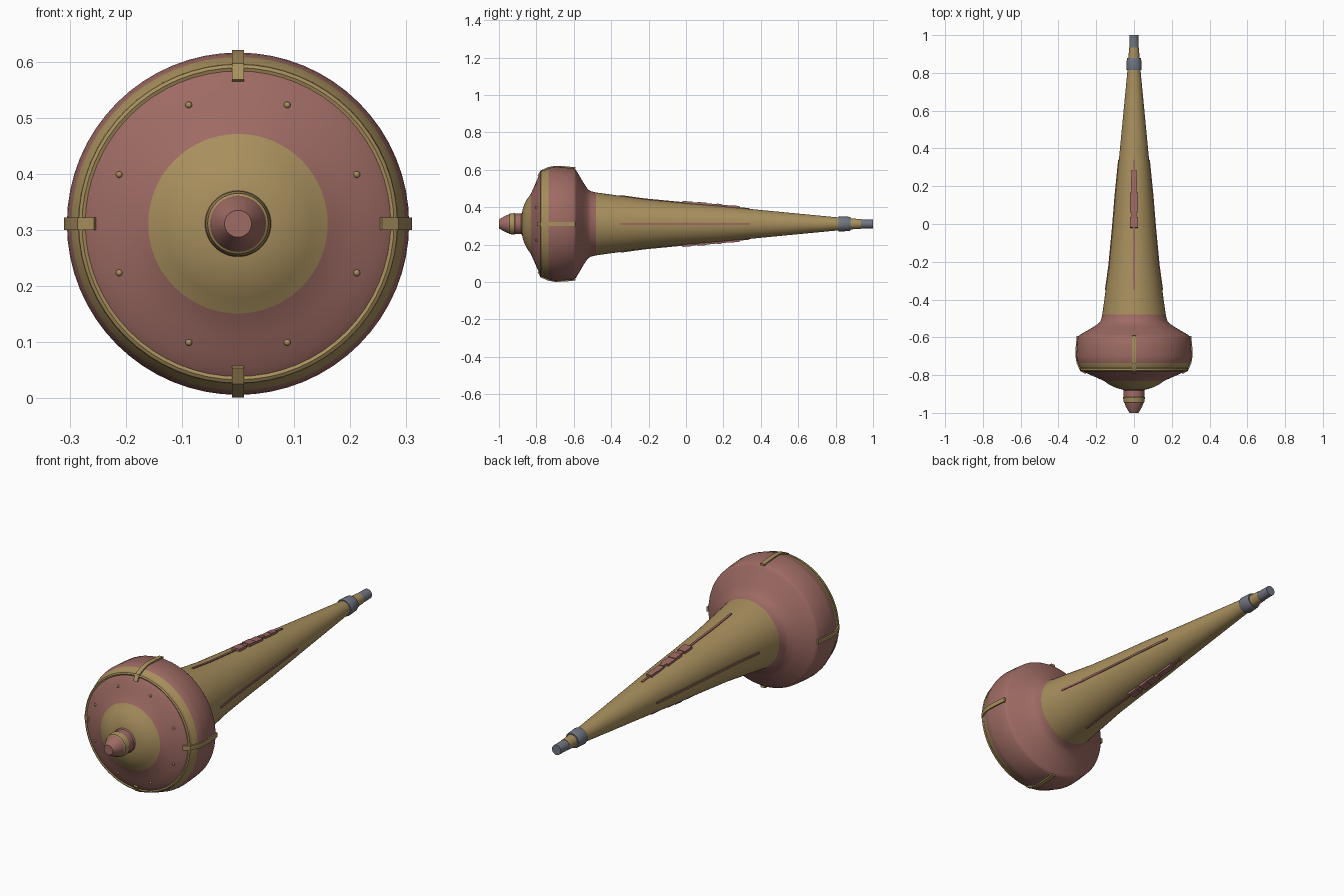
import bpy, bmesh, math
from mathutils import Vector

if "Cube" in bpy.data.objects:
    bpy.data.objects.remove(bpy.data.objects["Cube"])

CZ = 0.311      # height of the long axis
SEG = 64


def material(name, rgb):
    m = bpy.data.materials.new(name)
    m.diffuse_color = (*rgb, 1)
    m.use_nodes = True
    m.node_tree.nodes["Principled BSDF"].inputs["Base Color"].default_value = m.diffuse_color
    return m


PINK = material("dusty red", (0.34, 0.145, 0.125))
GOLD = material("brass", (0.39, 0.275, 0.11))
GREY = material("steel grey", (0.165, 0.18, 0.22))


def finish(name, bm, mats, angle=30):
    bmesh.ops.recalc_face_normals(bm, faces=bm.faces)
    me = bpy.data.meshes.new(name)
    bm.to_mesh(me)
    bm.free()
    ob = bpy.data.objects.new(name, me)
    bpy.context.collection.objects.link(ob)
    for m in mats:
        me.materials.append(m)
    bpy.ops.object.select_all(action='DESELECT')
    ob.select_set(True)
    bpy.context.view_layer.objects.active = ob
    bpy.ops.object.shade_smooth_by_angle(angle=math.radians(angle))
    return ob


def around(y, r, a, side=0.0):
    """Point at radius r and angle a about the long axis, shifted sideways."""
    c, s = math.cos(a), math.sin(a)
    return Vector((r * c - side * s, y, CZ + r * s + side * c))


def lathe(name, profile, mats, bands=(), angle=30):
    """Revolve (y, r) points about the axis; bands = (y0, y1, slot)."""
    bm = bmesh.new()
    rings = [[bm.verts.new(around(y, r, 2 * math.pi * i / SEG)) for i in range(SEG)]
             for y, r in profile]
    for k in range(len(rings) - 1):
        mid = (profile[k][0] + profile[k + 1][0]) / 2
        for i in range(SEG):
            j = (i + 1) % SEG
            f = bm.faces.new((rings[k][i], rings[k][j], rings[k + 1][j], rings[k + 1][i]))
            for y0, y1, slot in bands:
                if y0 < mid < y1:
                    f.material_index = slot
    bm.faces.new(rings[0])
    bm.faces.new(rings[-1])
    return finish(name, bm, mats, angle)


def strip(name, path, width, height, a, mat):
    """Bar with a box section that follows a (y, r) path on the surface."""
    bm = bmesh.new()
    sections = []
    for k, (y, r) in enumerate(path):
        p, q = path[max(k - 1, 0)], path[min(k + 1, len(path) - 1)]
        t = Vector((q[0] - p[0], q[1] - p[1])).normalized()
        n = Vector((-t.y, t.x))
        lo, hi = (y - n.x * .006, r - n.y * .006), (y + n.x * height, r + n.y * height)
        sections.append([bm.verts.new(around(*c, a, s * width / 2))
                         for c, s in ((lo, -1), (hi, -1), (hi, 1), (lo, 1))])
    for s, e in zip(sections, sections[1:]):
        for i in range(4):
            j = (i + 1) % 4
            bm.faces.new((s[i], s[j], e[j], e[i]))
    bm.faces.new(sections[0])
    bm.faces.new(sections[-1])
    return finish(name, bm, [mat])


# Tapered handle profile, also used to seat the rails
TAPER = [(-0.48, .168), (-0.35, .150), (-0.22, .132), (-0.02, .113), (0.15, .099),
         (0.34, .080), (0.60, .055), (0.82, .034)]


def taper_radius(y):
    for (y0, r0), (y1, r1) in zip(TAPER, TAPER[1:]):
        if y0 <= y <= y1:
            return r0 + (r1 - r0) * (y - y0) / (y1 - y0)


# Bulbous head: brass centre, red dish, brass rim band, red drum and neck
lathe("head", [(-.878, .05), (-.874, .075), (-.864, .105), (-.850, .132), (-.830, .160),
               (-.810, .205), (-.797, .235), (-.786, .258), (-.776, .274), (-.771, .280),
               (-.766, .284), (-.735, .297), (-.715, .303), (-.700, .305), (-.660, .303),
               (-.600, .298), (-.592, .293), (-.585, .283), (-.545, .215), (-.525, .186),
               (-.510, .175), (-.480, .168)],
      [PINK, GOLD], [(-.9, -.83, 1), (-.767, -.735, 1)], 35)
lathe("rim_bead", [(-.776, .270), (-.780, .278), (-.776, .284), (-.764, .286), (-.760, .275)],
      [GOLD])

# Nose: red collar, brass ring and blunt cone
lathe("nose", [(-.868, .058), (-.875, .060), (-.882, .055), (-.915, .055), (-.918, .058),
               (-.945, .054), (-.948, .050), (-.965, .044), (-1.0, .024)],
      [PINK, GOLD], [(-.947, -.9151, 1)])

# Handle and steel end fittings
lathe("handle", TAPER, [GOLD])
lathe("end_collar", [(.815, .030), (.815, .039), (.822, .041), (.872, .038), (.88, .035),
                     (.88, .025)], [GREY])
lathe("end_neck", [(.87, .030), (.935, .026)], [GOLD])
lathe("end_tip", [(.932, .022), (.932, .025), (1.0, .024)], [GREY])

# Four straps clamped over the head rim
STRAP = [(-.789, .254), (-.774, .281), (-.735, .298), (-.700, .304), (-.655, .303), (-.592, .297)]
# Long rails on four sides
RAIL = [(y, taper_radius(y)) for y in (-.35, -.22, -.02, .15, .34)]
for i in range(4):
    a = i * math.pi / 2
    strip(f"strap_{i}", STRAP, .022, .006, a, GOLD)
    strip(f"rail_{i}", RAIL, .010, .004, a, PINK)

# Stepped blocks on the upper and lower rails: start, end, width, height
BLOCKS = [(-.02, .035, .040, .010), (.035, .06, .026, .007), (.06, .11, .040, .011),
          (.11, .165, .040, .008), (.165, .19, .024, .011), (.19, .24, .030, .008),
          (.24, .285, .028, .010)]
for side, a in (("upper", math.pi / 2), ("lower", -math.pi / 2)):
    for k, (y0, y1, w, h) in enumerate(BLOCKS):
        strip(f"{side}_block_{k}", [(y, taper_radius(y)) for y in (y0, y1)], w, h, a, PINK)

# Ring of eight rivets on the dish
for i in range(8):
    a = math.radians(22.5 + 45 * i)
    bm = bmesh.new()
    bmesh.ops.create_uvsphere(bm, u_segments=12, v_segments=8, radius=.006)
    bmesh.ops.translate(bm, verts=bm.verts, vec=around(-.800, .229, a))
    finish(f"rivet_{i}", bm, [GOLD])
